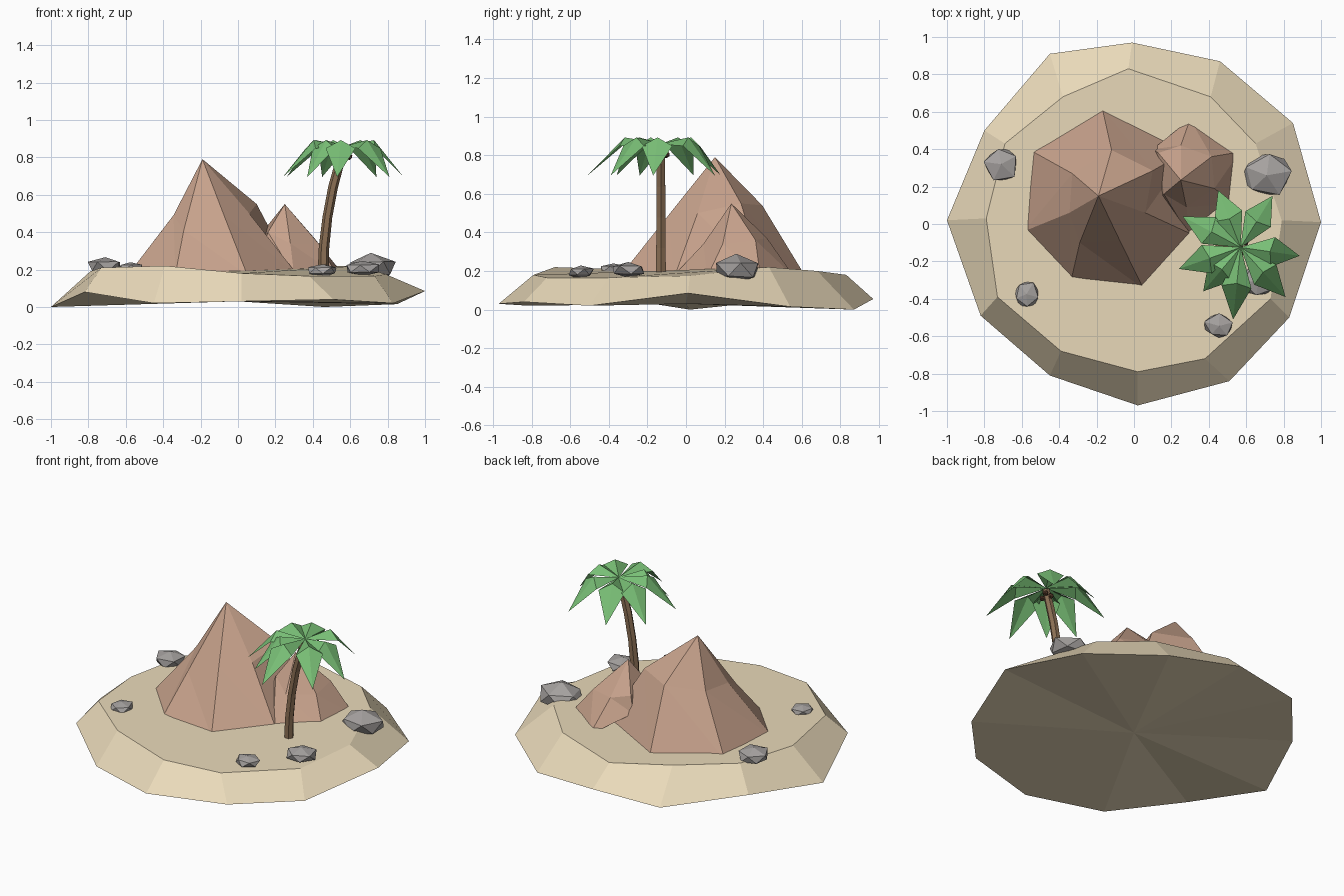
import bpy, bmesh, math, random
from mathutils import Vector

if "Cube" in bpy.data.objects:
    bpy.data.objects.remove(bpy.data.objects["Cube"])

random.seed(4)


def material(name, rgb):
    m = bpy.data.materials.new(name)
    m.diffuse_color = (*rgb, 1)
    m.use_nodes = True
    m.node_tree.nodes["Principled BSDF"].inputs["Base Color"].default_value = m.diffuse_color
    return m


SAND = material("sand", (0.82, 0.70, 0.49))
EARTH = material("earth", (0.57, 0.36, 0.26))
STONE = material("stone", (0.38, 0.36, 0.35))
BARK = material("bark", (0.26, 0.16, 0.09))
LEAF = material("leaf", (0.19, 0.52, 0.18))
NUT = material("nut", (0.10, 0.045, 0.025))


def finish(name, bm, mat):
    bmesh.ops.recalc_face_normals(bm, faces=bm.faces)
    me = bpy.data.meshes.new(name)
    bm.to_mesh(me)
    bm.free()
    me.materials.append(mat)
    ob = bpy.data.objects.new(name, me)
    bpy.context.collection.objects.link(ob)
    return ob


def loft(name, rings, mat, apex=None, triangles=False, bottom=None):
    """Skin stacked rings; close both ends with a cap or a fan to a point."""
    bm = bmesh.new()
    rs = [[bm.verts.new(p) for p in r] for r in rings]
    n = len(rs[0])
    for a, b in zip(rs, rs[1:]):
        for i in range(n):
            j = (i + 1) % n
            if triangles:
                bm.faces.new((a[i], a[j], b[i]))
                bm.faces.new((a[j], b[j], b[i]))
            else:
                bm.faces.new((a[i], a[j], b[j], b[i]))
    for ring, point in ((rs[0], bottom), (rs[-1], apex)):
        if point:
            tip = bm.verts.new(point)
            for i in range(n):
                bm.faces.new((ring[i], ring[(i + 1) % n], tip))
        else:
            bm.faces.new(ring)
    return finish(name, bm, mat)


# sand island: irregular 12-sided rim sloping to a plateau
rim = [(-1, .02, 0), (-.82, -.49, .08), (-.45, -.81, .02), (.02, -.97, .03),
       (.51, -.84, .04), (.83, -.5, .02), (1, .01, .085), (.85, .54, .015),
       (.46, .87, 0), (-.01, .97, .055), (-.45, .91, .03), (-.8, .5, .05)]
plateau = [(-.79, .03, .19), (-.73, -.39, .21), (-.39, -.68, .22), (.02, -.79, .18),
           (.38, -.72, .165), (.73, -.40, .165), (.79, .02, .175), (.65, .43, .22),
           (.41, .68, .20), (-.03, .83, .18), (-.38, .68, .20), (-.69, .43, .20)]
loft("sand_island", [rim, plateau], SAND, bottom=(0, 0, .03))

# main mountain
base = [(-.59, -.04, .17), (-.335, -.295, .175), (.05, -.345, .17), (.32, -.06, .17),
        (.30, .40, .17), (-.17, .62, .17), (-.555, .395, .17)]
mid = [(-.345, .06, .49), (-.29, -.10, .41), (-.075, -.09, .49), (.06, .06, .50),
       (.10, .285, .55), (-.12, .395, .54), (-.33, .27, .51)]
loft("main_mountain", [base, mid], EARTH, (-.19, .15, .79), True)

# smaller peak behind the palm
base = [(.10, .10, .17), (.30, -.07, .17), (.53, .11, .17), (.565, .385, .17),
        (.30, .56, .17), (.10, .40, .3)]
mid = [(.16, .16, .40), (.28, .09, .34), (.43, .19, .34), (.415, .36, .36),
       (.25, .42, .37), (.13, .38, .40)]
loft("small_peak", [base, mid], EARTH, (.25, .235, .55), True)

# palm trunk: tapered hexagonal tube along a bent path
path = [(.455, .16, .030), (.46, .32, .028), (.478, .48, .026),
        (.508, .64, .026), (.535, .74, .025), (.568, .85, .022)]
rings = []
for i, (x, z, r) in enumerate(path):
    x0, z0, _ = path[max(i - 1, 0)]
    x1, z1, _ = path[min(i + 1, len(path) - 1)]
    d = Vector((x1 - x0, 0, z1 - z0)).normalized()
    side = Vector((d.z, 0, -d.x))
    rings.append([Vector((x, -.13, z)) + side * r * math.cos(t) + Vector((0, r * math.sin(t), 0))
                  for t in (k * math.pi / 3 for k in range(6))])
loft("palm_trunk", rings, BARK)

# palm fronds: folded leaves arching out and drooping to a point
bm = bmesh.new()
cx, cy = .57, -.125
for tx, ty in [(.26, .04), (.45, .18), (.74, .15), (.885, -.17),
               (.81, -.39), (.53, -.51), (.37, -.36), (.24, -.24)]:
    d = Vector((tx - cx, ty - cy, 0))
    length = d.length
    d.normalize()
    s = Vector((-d.y, d.x, 0))

    def at(r, w, z):
        return bm.verts.new(Vector((cx, cy, z)) + d * r * length + s * w)

    root, ridge, tip = at(0, 0, .86), at(.5, 0, .892), at(1, 0, .695)
    for sign in (1, -1):
        inner, wing = at(.05, .008 * sign, .855), at(.55, .08 * sign, .848)
        bm.faces.new((root, ridge, wing, inner)[::-sign])
        bm.faces.new((ridge, tip, wing)[::-sign])
me = bpy.data.meshes.new("palm_fronds")
bm.normal_update()
bmesh.ops.reverse_faces(bm, faces=[f for f in bm.faces if f.normal.z < 0])
bm.to_mesh(me)
bm.free()
me.materials.append(LEAF)
bpy.context.collection.objects.link(bpy.data.objects.new("palm_fronds", me))

# coconuts under the crown
for k, (x, y) in enumerate([(.595, -.10), (.55, -.105), (.57, -.16)]):
    bm = bmesh.new()
    bmesh.ops.create_icosphere(bm, subdivisions=1, radius=.018)
    bmesh.ops.translate(bm, vec=(x, y, .803), verts=bm.verts)
    finish(f"coconut_{k + 1}", bm, NUT)

# faceted boulders: jittered, flattened icosahedra (centre, half sizes, turn)
rocks = [((-.71, .32, .215), (.1, .1, .055), .5),
         ((.71, .26, .205), (.145, .125, .078), .2),
         ((.455, -.545, .195), (.085, .07, .036), .3),
         ((-.575, -.375, .21), (.072, .076, .034), 1.0),
         ((.665, -.30, .205), (.1, .1, .045), .8)]
for k, (c, size, turn) in enumerate(rocks):
    bm = bmesh.new()
    bmesh.ops.create_icosphere(bm, subdivisions=1, radius=1)
    ca, sa = math.cos(turn), math.sin(turn)
    for v in bm.verts:
        p = v.co * random.uniform(.85, 1.12)
        v.co = (p.x * ca - p.y * sa, p.x * sa + p.y * ca, p.z)
    for v in bm.verts:
        v.co = Vector(c) + Vector([v.co[i] * size[i] for i in range(3)])
    finish(f"boulder_{k + 1}", bm, STONE)
